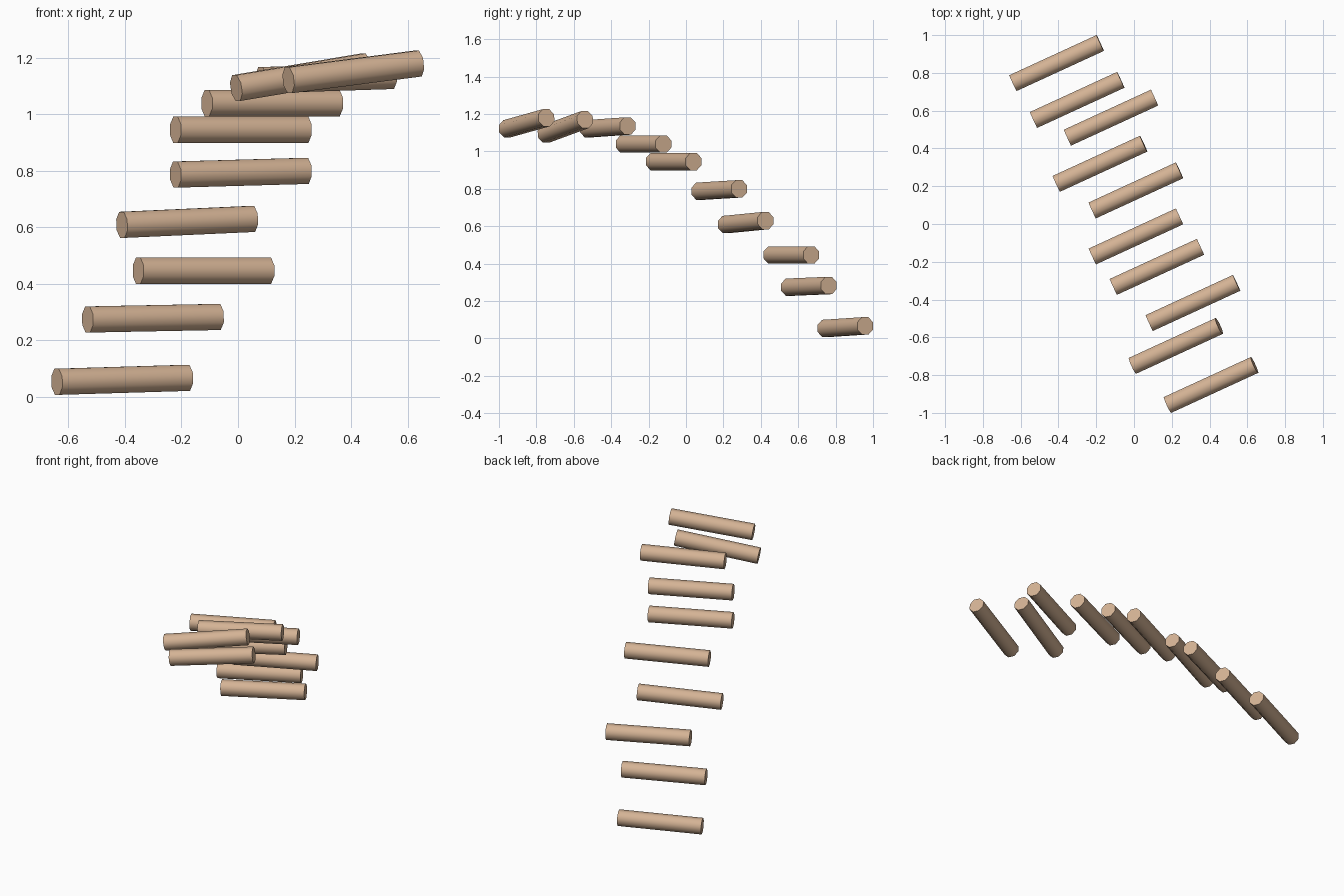
import bpy, math
from mathutils import Matrix, Vector

if "Cube" in bpy.data.objects:
    bpy.data.objects.remove(bpy.data.objects["Cube"])

# One flat colour for all logs
wood = bpy.data.materials.new("light_tan_wood")
wood.diffuse_color = (0.66, 0.45, 0.30, 1.0)
wood.use_nodes = True
wood.node_tree.nodes["Principled BSDF"].inputs["Base Color"].default_value = wood.diffuse_color

LENGTH, RADIUS, YAW = 0.509, 0.05, math.radians(24.7)

# Log centres (x, y, z) and rise from left end to right end
LOGS = [
    (-0.410, 0.852, 0.060, 0.014),
    (-0.301, 0.657, 0.278, 0.009),
    (-0.122, 0.563, 0.446, 0.000),
    (-0.180, 0.319, 0.619, 0.021),
    (0.010, 0.178, 0.793, 0.013),
    (0.010, -0.066, 0.945, 0.000),
    (0.121, -0.227, 1.039, 0.000),
    (0.312, -0.418, 1.128, 0.015),
    (0.222, -0.645, 1.131, 0.077),
    (0.408, -0.852, 1.150, 0.059),
]


def add_log(index, x, y, z, rise):
    """Eight-sided log with a flat side up, lying along its yawed axis."""
    bpy.ops.mesh.primitive_cylinder_add(vertices=8, radius=RADIUS, depth=LENGTH)
    log = bpy.context.object
    log.name = f"step_log_{index:02d}"
    tilt = math.asin(rise / LENGTH)
    log.matrix_world = (Matrix.Translation(Vector((x, y, z)))
                        @ Matrix.Rotation(YAW, 4, 'Z')
                        @ Matrix.Rotation(math.pi / 2 - tilt, 4, 'Y')
                        @ Matrix.Rotation(math.pi / 8, 4, 'Z'))
    log.data.materials.append(wood)
    # Smooth round the bark, sharp at the cut ends
    bpy.ops.object.shade_smooth_by_angle(angle=math.radians(50))


# Rising, arching row of logs
for i, log_data in enumerate(LOGS, 1):
    add_log(i, *log_data)
